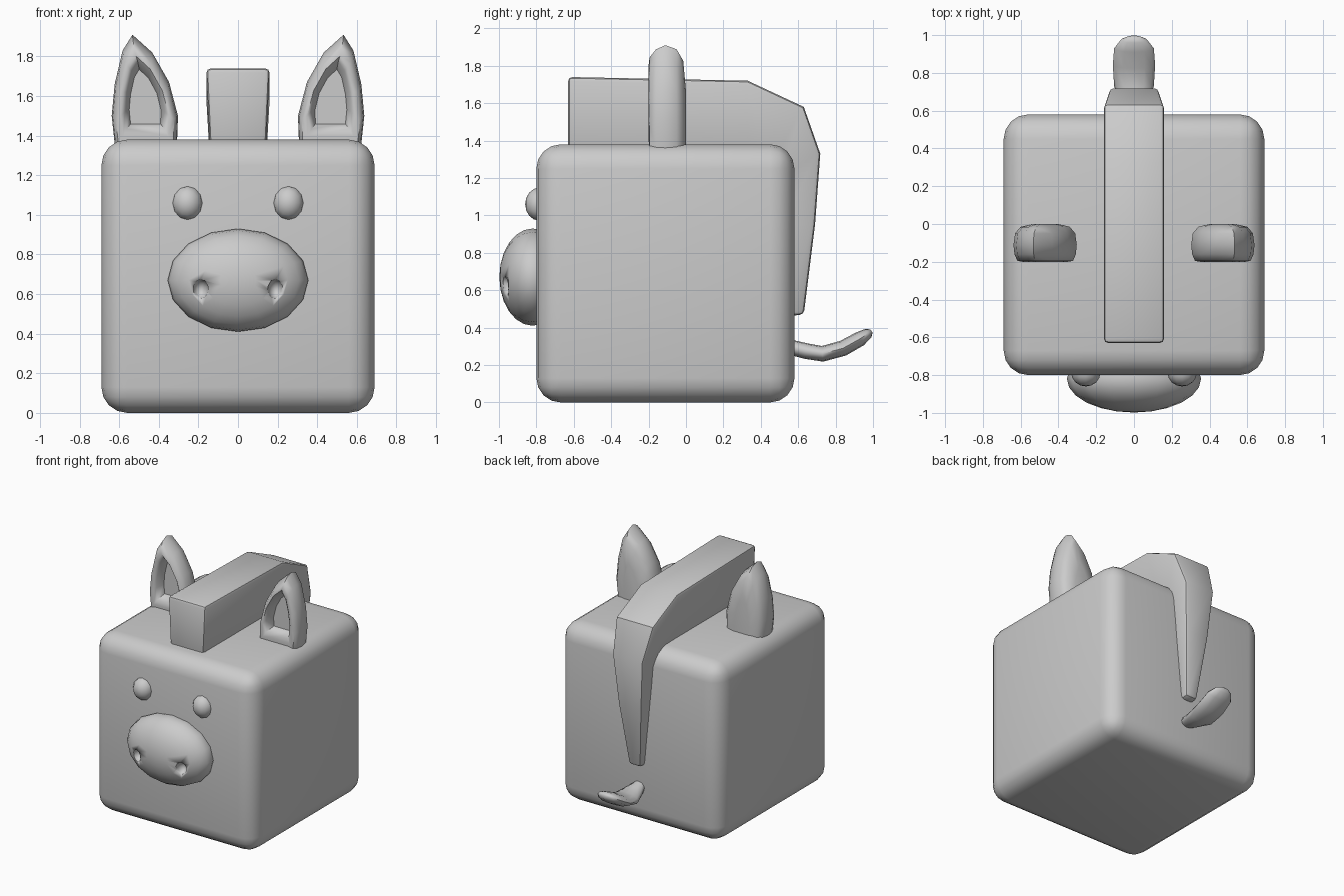
import bpy, bmesh, math
from mathutils import Matrix, Vector

if "Cube" in bpy.data.objects:
    bpy.data.objects.remove(bpy.data.objects["Cube"], do_unlink=True)

grey = bpy.data.materials.new("plain grey")
grey.use_nodes = True
grey.diffuse_color = (0.6, 0.6, 0.6, 1)
grey.node_tree.nodes["Principled BSDF"].inputs["Base Color"].default_value = (0.6, 0.6, 0.6, 1)


def finish(bm, name, angle=40):
    """Turn a bmesh into a smooth shaded object."""
    bmesh.ops.recalc_face_normals(bm, faces=bm.faces[:])
    mesh = bpy.data.meshes.new(name)
    bm.to_mesh(mesh)
    bm.free()
    mesh.materials.append(grey)
    obj = bpy.data.objects.new(name, mesh)
    bpy.context.collection.objects.link(obj)
    bpy.ops.object.select_all(action='DESELECT')
    obj.select_set(True)
    bpy.context.view_layer.objects.active = obj
    bpy.ops.object.shade_smooth_by_angle(angle=math.radians(angle))
    return obj


def loft(rings):
    """Skin closed rings of points and cap both ends."""
    bm = bmesh.new()
    loops = [[bm.verts.new(p) for p in ring] for ring in rings]
    n = len(loops[0])
    for a, b in zip(loops, loops[1:]):
        for i in range(n):
            j = (i + 1) % n
            bm.faces.new((a[i], a[j], b[j], b[i]))
    bm.faces.new(loops[0])
    bm.faces.new(loops[-1][::-1])
    return bm


def ellipsoid(name, centre, radii, segments, rings):
    """Sphere with its poles along y, stretched to the radii."""
    bm = bmesh.new()
    bmesh.ops.create_uvsphere(bm, u_segments=segments, v_segments=rings, radius=1)
    bm.transform(Matrix.Translation(centre) @ Matrix.Diagonal((*radii, 1))
                 @ Matrix.Rotation(math.pi / 2, 4, 'X'))
    return finish(bm, name, 60)


# Body: a rounded block
bm = bmesh.new()
bmesh.ops.create_cube(bm, size=1.38)
bmesh.ops.translate(bm, vec=(0, -0.11, 0.69), verts=bm.verts[:])
bmesh.ops.bevel(bm, geom=bm.edges[:], offset=0.13, segments=4, profile=0.5,
                affect='EDGES', clamp_overlap=True)
finish(bm, "body")

# Mane: tapered strip over the top and down the back
# (outer y, outer z, inner y, inner z, outer half width, inner half width)
sections = [
    (-0.63, 1.74, -0.63, 1.30, 0.16, 0.14),
    (0.33, 1.72, 0.33, 1.30, 0.16, 0.14),
    (0.63, 1.58, 0.45, 1.25, 0.16, 0.14),
    (0.718, 1.33, 0.50, 1.20, 0.13, 0.12),
    (0.69, 0.95, 0.50, 0.95, 0.10, 0.095),
    (0.63, 0.47, 0.53, 0.46, 0.05, 0.05),
]
bm = loft([[(-wo, yo, zo), (wo, yo, zo), (wi, yi, zi), (-wi, yi, zi)]
           for yo, zo, yi, zi, wo, wi in sections])
bmesh.ops.recalc_face_normals(bm, faces=bm.faces[:])
sharp = [e for e in bm.edges if e.calc_face_angle(0) > math.radians(50)]
bmesh.ops.bevel(bm, geom=sharp, offset=0.022, segments=2, profile=0.5,
                affect='EDGES', clamp_overlap=True)
finish(bm, "mane", 25)

# Tail: flat tongue curling up, (y, z, half width, half thickness)
tail = [
    (0.54, 0.30, 0.035, 0.04), (0.64, 0.275, 0.075, 0.042),
    (0.73, 0.26, 0.105, 0.042), (0.84, 0.29, 0.112, 0.042),
    (0.93, 0.34, 0.105, 0.04), (0.975, 0.37, 0.07, 0.028),
    (0.992, 0.382, 0.03, 0.01),
]
rings = []
for i, (y, z, w, t) in enumerate(tail):
    a, b = tail[max(i - 1, 0)], tail[min(i + 1, len(tail) - 1)]
    along = Vector((0, b[0] - a[0], b[1] - a[1])).normalized()
    up = Vector((0, -along.z, along.y))
    ring = []
    for k in range(12):
        ang = k * math.tau / 12
        ring.append(Vector((w * math.cos(ang), y, z)) + up * t * math.sin(ang))
    rings.append(ring)
finish(loft(rings), "tail", 60)

# Ears: pointed shells with a hollow front
outline = [(-0.16, 0), (-0.165, 0.14), (-0.12, 0.31), (-0.035, 0.46), (0.065, 0.55),
           (0.115, 0.47), (0.155, 0.30), (0.17, 0.14), (0.155, 0)]
# (x scale, z scale, lift, y), from the hollow floor round to the back
shells = [(0.48, 0.50, 0.10, -0.12), (0.60, 0.62, 0.075, -0.185), (0.72, 0.73, 0.04, -0.20),
          (0.88, 0.88, 0, -0.195), (0.97, 0.96, 0, -0.16), (1, 1, 0, -0.11),
          (0.95, 0.96, 0, -0.05), (0.78, 0.85, 0, -0.015), (0.40, 0.55, 0, 0.0)]
for side, label in ((1, "left"), (-1, "right")):
    bm = loft([[(side * (0.468 + x * sx), y, 1.36 + lift + z * sz) for x, z in outline]
               for sx, sz, lift, y in shells])
    finish(bm, label + "_ear", 55)

    # Eyes
    ellipsoid(label + "_eye", (side * 0.255, -0.785, 1.06), (0.078, 0.075, 0.088), 12, 8)

# Snout with two nostril dents
snout = ellipsoid("snout", (0, -0.82, 0.67), (0.355, 0.178, 0.26), 16, 12)
for side in (-1, 1):
    cutter = ellipsoid("nostril_cutter", (side * 0.19, -0.975, 0.625), (0.04, 0.06, 0.052), 10, 8)
    cutter.hide_render = True
    cut = snout.modifiers.new("nostril", 'BOOLEAN')
    cut.operation = 'DIFFERENCE'
    cut.solver = 'EXACT'
    cut.object = cutter
    bpy.context.view_layer.objects.active = snout
    bpy.ops.object.modifier_apply(modifier=cut.name)
    bpy.data.objects.remove(cutter, do_unlink=True)
